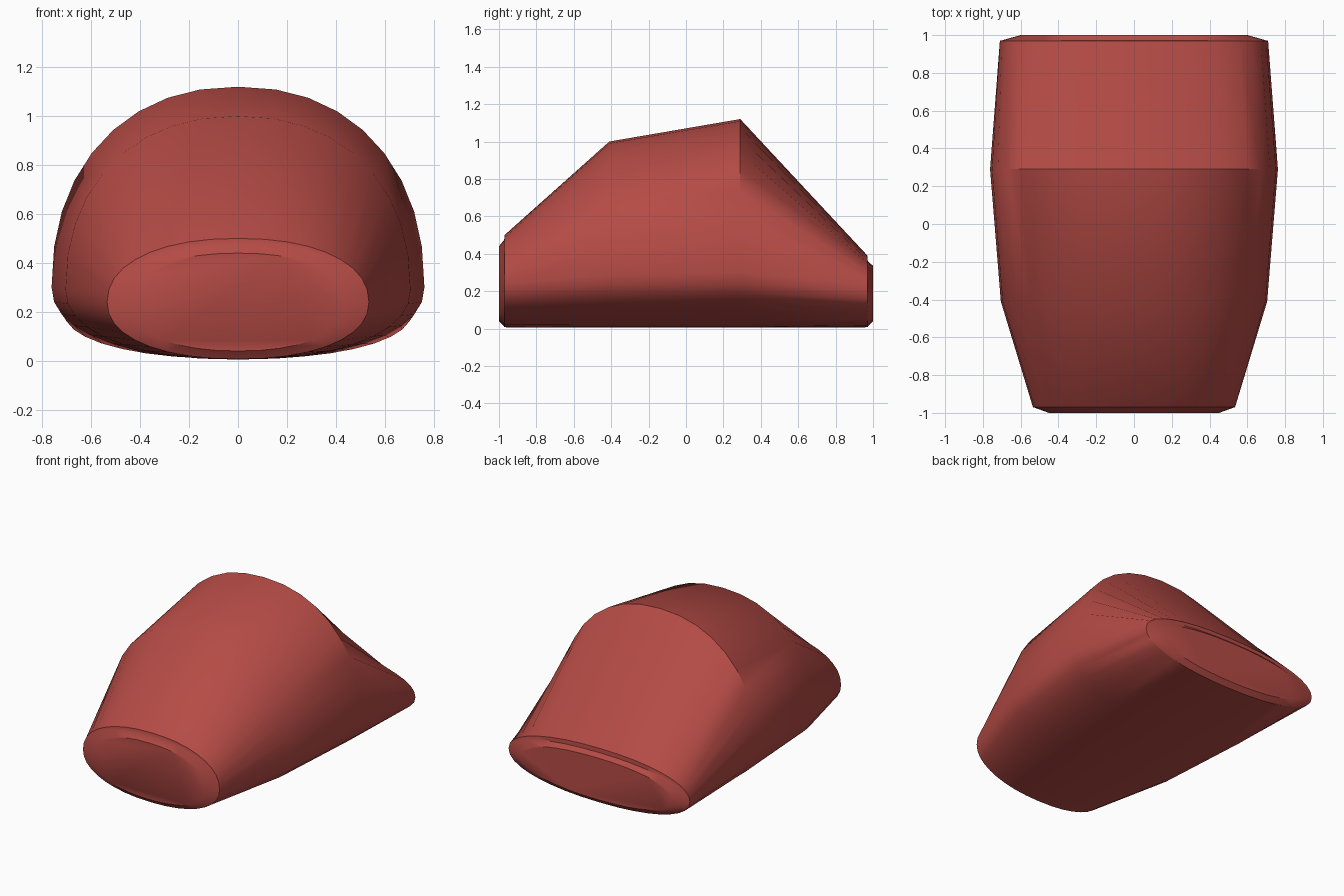
import bpy, bmesh, math

if "Cube" in bpy.data.objects:
    bpy.data.objects.remove(bpy.data.objects["Cube"])

SEGS = 36
POWER = 2 / 2.2  # slightly squared superellipse


def section(y, half_width, bottom, middle, top, power=POWER):
    """Cross-section ring, widest at the middle height."""
    pts = []
    for i in range(SEGS):
        a = 2 * math.pi * i / SEGS
        c, s = math.cos(a), math.sin(a)
        x = math.copysign(abs(c) ** power, c) * half_width
        h = (top - middle) if s > 0 else (middle - bottom)
        pts.append((x, y, middle + math.copysign(abs(s) ** power, s) * h))
    return pts


def loft(name, rings, material):
    bm = bmesh.new()
    loops = [[bm.verts.new(p) for p in ring] for ring in rings]
    for a, b in zip(loops, loops[1:]):
        for i in range(SEGS):
            j = (i + 1) % SEGS
            bm.faces.new((a[i], a[j], b[j], b[i]))
    bm.faces.new(loops[0])
    bm.faces.new(loops[-1])
    bmesh.ops.recalc_face_normals(bm, faces=bm.faces)
    mesh = bpy.data.meshes.new(name)
    bm.to_mesh(mesh)
    bm.free()
    mesh.materials.append(material)
    obj = bpy.data.objects.new(name, mesh)
    bpy.context.collection.objects.link(obj)
    bpy.context.view_layer.objects.active = obj
    obj.select_set(True)
    bpy.ops.object.shade_smooth_by_angle(angle=math.radians(35))
    return obj


red = bpy.data.materials.new("red_paint")
red.diffuse_color = (0.46, 0.07, 0.06, 1)
red.use_nodes = True
red.node_tree.nodes["Principled BSDF"].inputs["Base Color"].default_value = red.diffuse_color

# Body hull with stepped, chamfered end caps
loft("body_shell", [
    section(-1.00, 0.45, 0.04, 0.24, 0.44),    # front face
    section(-0.972, 0.527, 0.01, 0.24, 0.475),  # front chamfer
    section(-0.97, 0.535, 0.007, 0.24, 0.50),   # front rim
    section(-0.41, 0.705, 0.005, 0.29, 1.00),
    section(0.29, 0.762, 0.005, 0.30, 1.12),    # highest point
    section(0.97, 0.71, 0.007, 0.20, 0.39),     # back rim
    section(0.972, 0.70, 0.01, 0.19, 0.36),     # back chamfer
    section(1.00, 0.60, 0.04, 0.19, 0.335),     # back face
], red)
